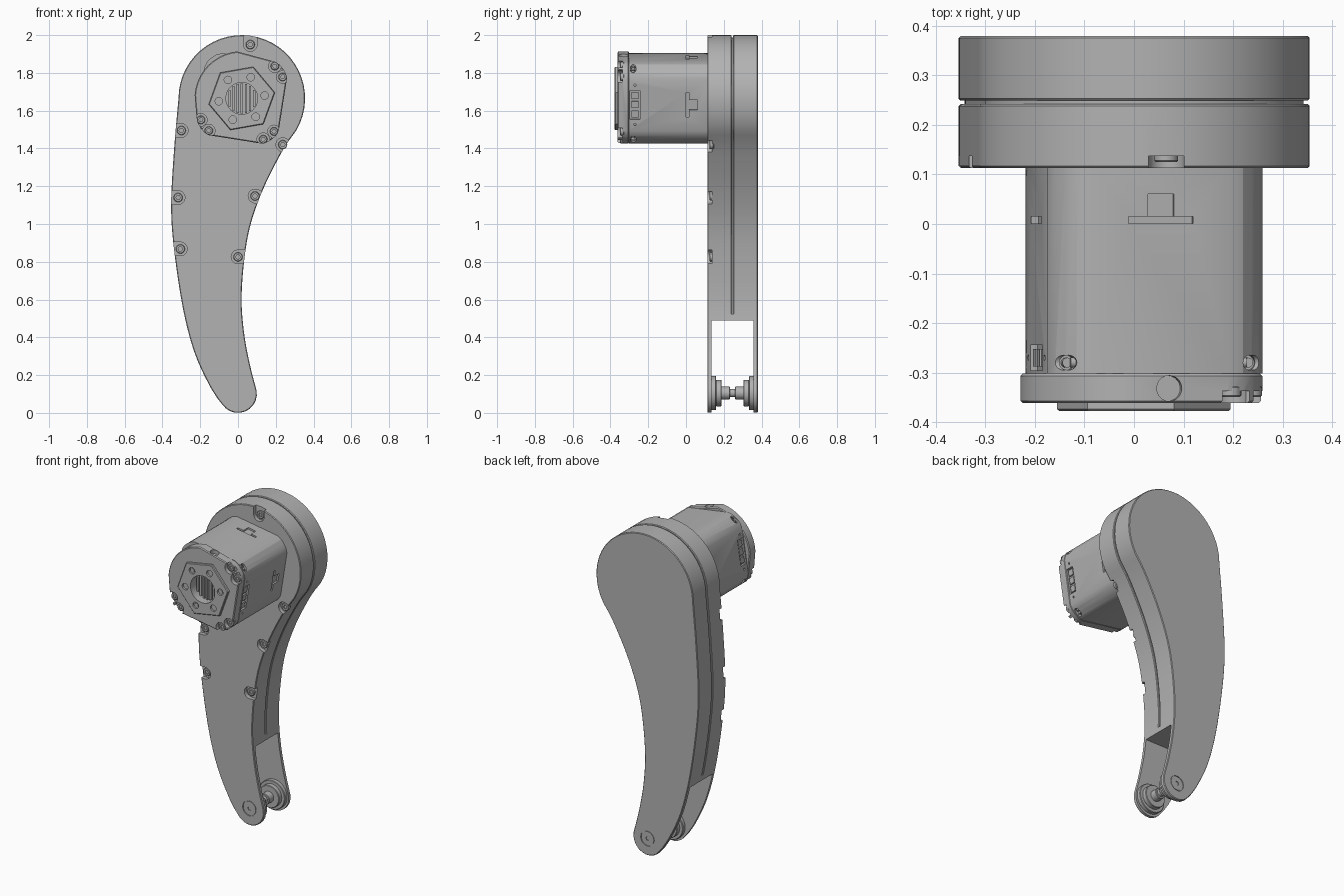
import bpy, bmesh
from math import sin, cos, radians, hypot
from mathutils import Matrix, Vector

cube = bpy.data.objects.get("Cube")
if cube:
    bpy.data.objects.remove(cube)

grey = bpy.data.materials.new("plain_grey")
grey.use_nodes = True
grey.diffuse_color = (0.45, 0.45, 0.45, 1)
grey.node_tree.nodes["Principled BSDF"].inputs["Base Color"].default_value = (0.45, 0.45, 0.45, 1)

TILT = radians(9)
MX, MZ = 0.02, 1.665          # motor axis
FOOT_Z = 0.105                # ankle pin height


# ---- helpers ----
def finish(bm, name):
    bmesh.ops.recalc_face_normals(bm, faces=bm.faces)
    mesh = bpy.data.meshes.new(name)
    bm.to_mesh(mesh)
    bm.free()
    mesh.materials.append(grey)
    ob = bpy.data.objects.new(name, mesh)
    bpy.context.collection.objects.link(ob)
    return ob


def prism(name, pts, y0, y1, bevel=0):
    """Extrude an x-z outline along y, optionally chamfering both rims."""
    bm = bmesh.new()
    face = bm.faces.new([bm.verts.new((x, y0, z)) for x, z in pts])
    new = bmesh.ops.extrude_face_region(bm, geom=[face])["geom"]
    bmesh.ops.translate(bm, vec=(0, y1 - y0, 0),
                        verts=[v for v in new if isinstance(v, bmesh.types.BMVert)])
    if bevel:
        rim = [e for e in bm.edges if abs(e.verts[0].co.y - e.verts[1].co.y) < 1e-6]
        bmesh.ops.bevel(bm, geom=rim, offset=bevel, segments=1, affect='EDGES')
    return finish(bm, name)


def arc(cx, cz, r, a0, a1, step):
    n = round((a1 - a0) / step)
    angles = [radians(a0 + (a1 - a0) * i / n) for i in range(n + 1)]
    return [(cx + r * cos(a), cz + r * sin(a)) for a in angles]


def disc(name, x, z, r, y0, y1, sides=32, turn=0, bevel=0):
    return prism(name, arc(x, z, r, turn, turn + 360, 360 / sides)[:-1], y0, y1, bevel)


def box(name, centre, size, frame=Matrix()):
    bm = bmesh.new()
    m = frame @ Matrix.Translation(centre) @ Matrix.Diagonal((*size, 1))
    bmesh.ops.create_cube(bm, size=1, matrix=m)
    return finish(bm, name)


def peg(name, centre, r, depth, frame):
    bm = bmesh.new()
    bmesh.ops.create_cone(bm, cap_ends=True, segments=20, radius1=r, radius2=r,
                          depth=depth, matrix=frame @ Matrix.Translation(centre))
    return finish(bm, name)


def cut(ob, tool, operation='DIFFERENCE', keep=False):
    """Apply a boolean and discard the tool."""
    mod = ob.modifiers.new("cut", 'BOOLEAN')
    mod.operation, mod.solver, mod.object = operation, 'EXACT', tool
    dg = bpy.context.evaluated_depsgraph_get()
    mesh = bpy.data.meshes.new_from_object(ob.evaluated_get(dg))
    ob.modifiers.clear()
    ob.data = mesh
    if not keep:
        bpy.data.objects.remove(tool)


def spline(pts):
    """Closed smooth curve through the points, sampled evenly."""
    out, n = [], len(pts)
    for i in range(n):
        a, b, c, d = (Vector(pts[(i + k) % n]) for k in (-1, 0, 1, 2))
        steps = max(1, int((c - b).length / 0.04))
        for s in range(steps):
            t = s / steps
            p = 0.5 * (2 * b + (c - a) * t + (2 * a - 5 * b + 4 * c - d) * t * t
                       + (3 * b - a - 3 * c + d) * t ** 3)
            out.append((p.x, p.y))
    return out


def inset(pts, d):
    out = []
    for i, (x, z) in enumerate(pts):
        (ax, az), (bx, bz) = pts[i - 1], pts[(i + 1) % len(pts)]
        l = hypot(bx - ax, bz - az)
        out.append((x - (bz - az) / l * d, z + (bx - ax) / l * d))
    return out


def motor(u, v):
    return (MX + u * cos(TILT) + v * sin(TILT), MZ - u * sin(TILT) + v * cos(TILT))


def screw(x, z, y, r=0.024):
    head = disc("screw_head", x, z, r, y - 0.012, y + 0.01, 20, 0, 0.003)
    cut(head, disc("socket", x, z, r * 0.5, y - 0.1, y - 0.004, 6))


# ---- leg shell: two halves, a recessed seam and an open fork ----
left = [(-0.338, 1.4), (-0.354, 1.1), (-0.338, 0.86), (-0.29, 0.546), (-0.227, 0.31), (-0.14, 0.125)]
right = [(0.063, 0.255), (0.03, 0.44), (0.02, 0.65), (0.053, 0.94), (0.127, 1.17), (0.237, 1.39)]
outline = spline(arc(MX, MZ, 0.335, -30, 180, 7) + left + arc(0, 0.1, 0.1, 215, 370, 15) + right)

front_shell = prism("front_shell", outline, 0.113, 0.242, 0.004)
back_shell = prism("back_shell", outline, 0.249, 0.38, 0.004)
seam_core = prism("seam_core", inset(outline, 0.012), 0.23, 0.26)
bridge = prism("fork_bridge", outline, 0.13, 0.362)
for ob in (front_shell, back_shell, seam_core):
    cut(ob, box("fork_gap", (0, 0.246, 0.2), (2, 0.222, 0.62)))
cut(bridge, box("bridge_slab", (0, 0.246, 0.507), (2, 0.5, 0.035)), 'INTERSECT')

# shell screws in notches that open to the rim
shell_screws = [(0.065, 1.95, 90), (-0.30, 1.495, 180), (0.237, 1.42, -35), (-0.317, 1.14, 180),
                (0.09, 1.148, -20), (-0.305, 0.868, 180), (0, 0.826, 0)]
for x, z, a in shell_screws:
    lobe = arc(x, z, 0.036, a + 90, a + 270, 15)
    ox, oz = 0.12 * cos(radians(a)), 0.12 * sin(radians(a))
    tail = [(lobe[-1][0] + ox, lobe[-1][1] + oz), (lobe[0][0] + ox, lobe[0][1] + oz)]
    cut(front_shell, prism("notch", lobe + tail, 0.05, 0.137))
    screw(x, z, 0.137)

# ---- ankle: mirrored stepped bosses and a pin ----
for shell, outer, s in ((front_shell, 0.113, 1), (back_shell, 0.38, -1)):
    cut(shell, disc("countersink", 0, FOOT_Z, 0.047, outer - s * 0.05, outer + s * 0.006))
    cap = disc("pivot_screw", 0, FOOT_Z, 0.043, outer + s * 0.001, outer + s * 0.012)
    cut(cap, disc("socket", 0, FOOT_Z, 0.013, outer - s * 0.05, outer + s * 0.007, 6))
    for name, r, a, b in (("boss_plate", 0.09, 0.02, 0.047), ("boss_step", 0.07, 0.045, 0.076),
                          ("pin_collar", 0.034, 0.07, 0.12)):
        disc(name, 0, FOOT_Z, r, outer + s * a, outer + s * b, 40, 0, 0.003)
disc("ankle_pin", 0, FOOT_Z, 0.022, 0.2, 0.29)

# ---- motor housing: tilted square with rounded corners ----
H, K, B = 0.22, 0.14, 0.19
corner = [(H, K), (0.208, 0.17), (B, B), (0.17, 0.208), (K, H)]


def quarter(k):
    c, s = ((1, 0), (0, 1), (-1, 0), (0, -1))[k]
    return [motor(u * c - v * s, u * s + v * c) for u, v in corner]


housing = prism("motor_housing", sum((quarter(k) for k in range(4)), []), -0.302, 0.125)
top_left = [motor(u, v) for u, v in arc(0, 0, 0.25, 105, 185, 8)]
plate = prism("motor_front_plate", quarter(0) + top_left + quarter(2) + quarter(3),
              -0.362, -0.302, 0.005)

for k in range(4):
    frame = Matrix.Translation((MX, 0, MZ)) @ Matrix.Rotation(TILT + radians(90 * k), 4, 'Y')
    # shallow slot and window on each side
    cut(housing, box("slot", (0, 0.008, H), (0.132, 0.014, 0.03), frame))
    cut(housing, box("window", (0, 0.038, H), (0.053, 0.046, 0.02), frame))
    for s in (-1, 1):
        cut(housing, peg("side_hole", (s * 0.185, -0.28, 0.19), 0.015, 0.06, frame))
        peg("side_screw", (s * 0.185, -0.28, 0.165), 0.010, 0.03, frame)
    if k % 2:
        # cable sockets
        cut(housing, box("socket_recess", (0, -0.27, H), (0.155, 0.052, 0.03), frame))
        for t in (-0.05, 0, 0.05):
            box("cable_socket", (t, -0.27, H - 0.012), (0.036, 0.036, 0.016), frame)
        for t in (-0.105, 0.105):
            cut(housing, peg("pin_hole", (t, -0.27, H), 0.006, 0.02, frame))
    if k == 0:
        cut(plate, peg("rim_hole", (0.015, -0.332, 0.24), 0.026, 0.06, frame))

# plate corner screws in lobed recesses
for c, s in ((1, 0), (-1, 0), (0, -1)):
    for u, v in ((0.146, 0.196), (0.196, 0.146)):
        for grow in (1, 1.12):
            x, z = motor((u * c - v * s) * grow, (u * s + v * c) * grow)
            cut(plate, disc("recess", x, z, 0.033, -0.4, -0.337, 24))
        x, z = motor(u * c - v * s, u * s + v * c)
        screw(x, z, -0.337, 0.022)

# ---- output flange: hexagon with bore and bolt circle ----
flange = disc("output_flange", MX, MZ, 0.178, -0.378, -0.355, 6, 10, 0.004)
for part in (flange, plate):
    cut(part, disc("bore", MX, MZ, 0.084, -0.5, -0.32, 40))
for i, (x, z) in enumerate(arc(MX, MZ, 0.122, 7, 307, 60)):
    cut(flange, disc("bolt_hole", x, z, 0.02, -0.4, -0.366, 20))
    if i % 2 == 0:
        disc("flange_bolt", x, z, 0.012, -0.372, -0.36, 16)

# ribbed rotor face inside the bore
for i in range(-3, 4):
    w = 0.022 * i
    h = 2 * (0.08 ** 2 - w * w) ** 0.5
    box("rotor_rib", (MX + w, -0.325, MZ), (0.012, 0.022, h))

# ---- shading ----
bpy.ops.object.select_all(action='DESELECT')
for ob in bpy.context.collection.objects:
    if ob.type == 'MESH':
        ob.select_set(True)
        bpy.context.view_layer.objects.active = ob
bpy.ops.object.shade_smooth_by_angle(angle=radians(28))
